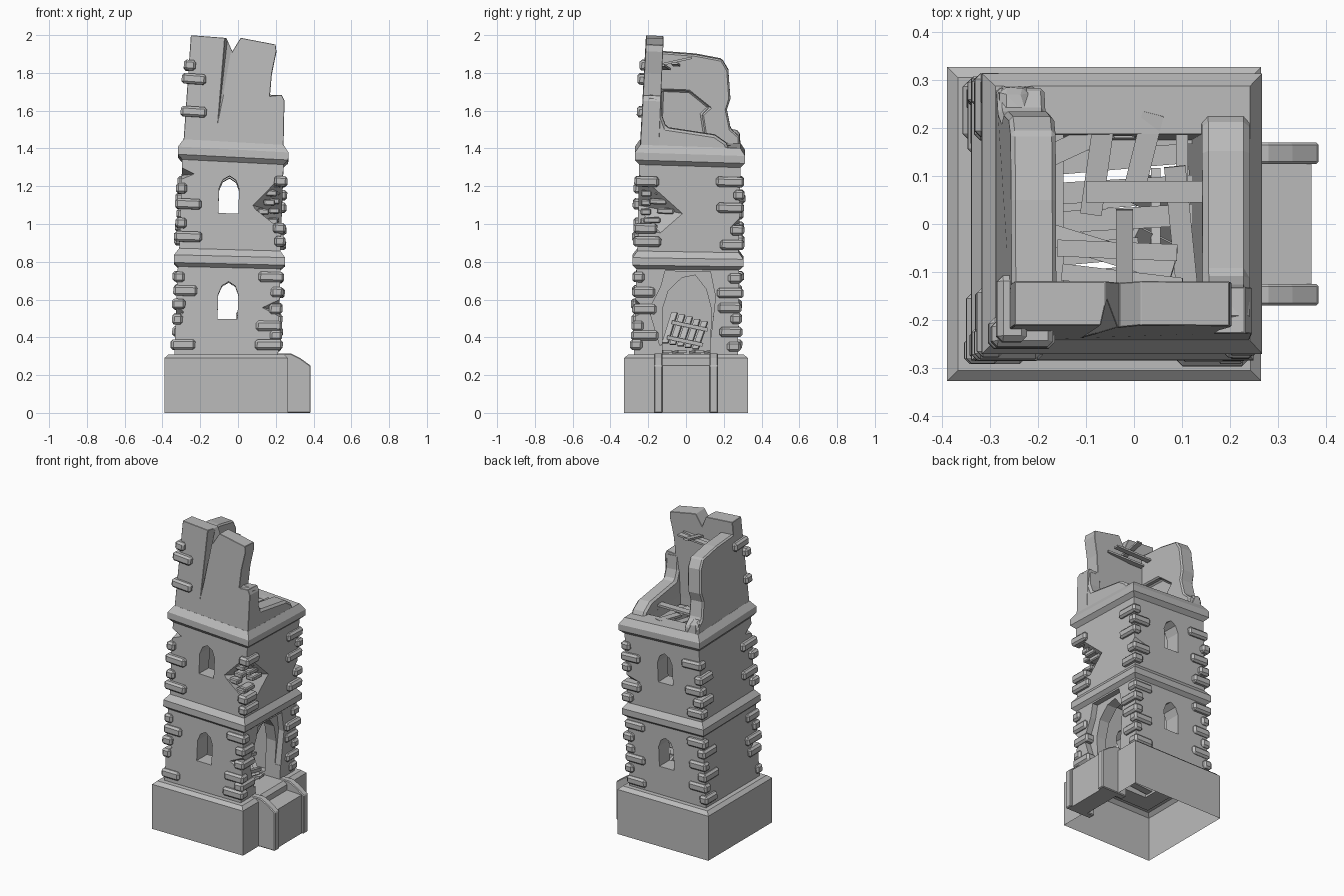
import bpy, bmesh, random
from mathutils import Vector

random.seed(4)
if "Cube" in bpy.data.objects:
    bpy.data.objects.remove(bpy.data.objects["Cube"])

stone = bpy.data.materials.new("grey_stone")
stone.use_nodes = True
stone.diffuse_color = (0.5, 0.5, 0.5, 1)
stone.node_tree.nodes["Principled BSDF"].inputs["Base Color"].default_value = (0.5, 0.5, 0.5, 1)

FOOT = 0.31    # top of the plinth
OFFSET = -0.0625


def lean(v):
    """Taper the top storey, then tip the tower."""
    t = max(0, v.z - FOOT)
    s = 1 - 0.14 * max(0, v.z - 1.43)
    x, y = v.x * s, v.y * s
    return Vector((x + OFFSET + 0.035 * t, y + 0.02 * t, v.z - t * (0.05 * x + 0.03 * y)))


def finish(name, bm, tilt=True):
    bmesh.ops.recalc_face_normals(bm, faces=bm.faces)
    if tilt:
        for v in bm.verts:
            v.co = lean(v.co)
    me = bpy.data.meshes.new(name)
    bm.to_mesh(me)
    bm.free()
    me.materials.append(stone)
    ob = bpy.data.objects.new(name, me)
    bpy.context.collection.objects.link(ob)
    return ob


def bake(ob):
    bpy.context.view_layer.update()
    ev = ob.evaluated_get(bpy.context.evaluated_depsgraph_get())
    me = bpy.data.meshes.new_from_object(ev)
    ob.modifiers.clear()
    ob.data = me


def cut(ob, cutters):
    for c in cutters:
        m = ob.modifiers.new("cut", 'BOOLEAN')
        m.operation, m.solver, m.object = 'DIFFERENCE', 'EXACT', c
    bake(ob)
    for c in cutters:
        bpy.data.objects.remove(c)


def chamfer(ob, width):
    m = ob.modifiers.new("chamfer", 'BEVEL')
    m.width, m.segments, m.limit_method = width, 1, 'ANGLE'
    m.angle_limit = 0.6
    bake(ob)


def square_shell(name, profile, closed, tilt):
    """Sweep a (half width, height) profile around a square."""
    bm = bmesh.new()
    rings = [[bm.verts.new((sx * w, sy * w, z)) for sx, sy in ((-1, -1), (1, -1), (1, 1), (-1, 1))]
             for w, z in profile]
    for a, b in zip(rings, rings[1:] + (rings[:1] if closed else [])):
        for i in range(4):
            j = (i + 1) % 4
            bm.faces.new((a[i], a[j], b[j], b[i]))
    return finish(name, bm, tilt)


def prism(name, pts, axis, lo, hi, tilt=True):
    """Extrude an outline along x or y."""
    bm = bmesh.new()
    place = (lambda u, z, d: (d, u, z)) if axis == 'x' else (lambda u, z, d: (u, d, z))
    a = [bm.verts.new(place(u, z, lo)) for u, z in pts]
    b = [bm.verts.new(place(u, z, hi)) for u, z in pts]
    bm.faces.new(a)
    bm.faces.new(b)
    for i in range(len(a)):
        j = (i + 1) % len(a)
        bm.faces.new((a[i], a[j], b[j], b[i]))
    return finish(name, bm, tilt)


def hull(name, pts):
    bm = bmesh.new()
    for p in pts:
        bm.verts.new(p)
    bmesh.ops.convex_hull(bm, input=bm.verts[:])
    return finish(name, bm)


def add_box(bm, lo, hi):
    r = bmesh.ops.create_cube(bm, size=1)
    for v in r["verts"]:
        v.co = Vector([l + (c + 0.5) * (h - l) for l, h, c in zip(lo, hi, v.co)])


def planks(name, runs, width=0.045, thick=0.014):
    """Boards running between pairs of points."""
    bm = bmesh.new()
    for a, b in runs:
        a, b = Vector(a), Vector(b)
        d = (b - a).normalized()
        side = d.cross(Vector((0, 0, 1))).normalized()
        up = side.cross(d)
        r = bmesh.ops.create_cube(bm, size=1)
        for v in r["verts"]:
            c = v.co.copy()
            v.co = (a + b) / 2 + d * c.x * (b - a).length + side * c.y * width + up * c.z * thick
    return finish(name, bm, False)


# Plinth and entrance step
base = square_shell("plinth", [(0.3275, 0), (0.3275, 0.29), (0.305, FOOT), (0.165, FOOT)], False, False)
base.location.x = OFFSET
prism("entrance_step", [(0.25, 0), (0.37, 0), (0.37, 0.25), (0.25, 0.255)], 'y', -0.13, 0.13, False)
for side, lo in (("right", -0.17), ("left", 0.125)):
    cheek = prism("step_cheek_" + side, [(0.2, 0), (0.385, 0), (0.385, 0.25), (0.33, 0.29), (0.28, 0.315),
                                         (0.2, 0.315)], 'y', lo, lo + 0.045, False)
    chamfer(cheek, 0.005)

# Lower two storeys with their string courses
tower = square_shell("tower_walls", [
    (0.275, 0.30), (0.272, 0.765), (0.294, 0.785), (0.294, 0.825), (0.268, 0.86),
    (0.268, 1.32), (0.292, 1.345), (0.292, 1.385), (0.265, 1.425), (0.165, 1.425), (0.165, 0.30)], True, True)


def window(x, z):
    return [(x - 0.053, z), (x + 0.053, z), (x + 0.053, z + 0.13), (x + 0.035, z + 0.175),
            (x, z + 0.197), (x - 0.035, z + 0.175), (x - 0.053, z + 0.13)]


def chip(sx, sy, z, along_x, along_y, h):
    """Broken wedge on a corner."""
    e = 0.285
    return hull("chip", [(sx * e, sy * e, z + h), (sx * e, sy * e, z - h),
                         (sx * (e - along_x), sy * e, z), (sx * e, sy * (e - along_y), z - h * 0.3)])


door = [(-0.125, 0.28), (-0.13, 0.55), (-0.1, 0.65), (-0.03, 0.72), (0.04, 0.735),
        (0.1, 0.66), (0.13, 0.55), (0.125, 0.28)]
door_break = [(-0.14, 0.36), (-0.2, 0.55), (-0.14, 0.67), (-0.12, 0.755), (0.12, 0.755), (0.15, 0.62), (0.13, 0.4)]
cut(tower, [
    prism("door_cut", door, 'x', 0.1, 0.4),
    prism("door_break", door_break, 'x', 0.235, 0.4),
    prism("window_cut", window(0, 0.495), 'y', -0.4, 0.4),
    prism("window_cut", window(-0.015, 1.05), 'y', -0.4, 0.4),
    hull("corner_break", [(0.29, -0.29, 1.31), (0.29, -0.29, 0.96), (0.1, -0.29, 1.1), (0.29, 0.0, 1.06),
                          (0.29, -0.13, 0.94)]),
    chip(-1, -1, 1.25, 0.1, 0.1, 0.045), chip(1, -1, 0.56, 0.12, 0.08, 0.06),
    chip(-1, 1, 1.0, 0.07, 0.17, 0.05), chip(1, 1, 1.02, 0.16, 0.06, 0.05),
    chip(-1, -1, 0.53, 0.06, 0.1, 0.06)])

# Bricks showing in the broken corner
bm = bmesh.new()
for z, x, y in ((1.0, 0.19, -0.2), (1.05, 0.14, -0.13), (1.1, 0.17, -0.17), (1.15, 0.18, -0.14), (1.2, 0.2, -0.2)):
    add_box(bm, (x, -0.255, z), (x + 0.06, -0.2, z + 0.032))
    add_box(bm, (0.2, y - 0.04, z + 0.01), (0.255, y + 0.05, z + 0.04))
chamfer(finish("exposed_bricks", bm), 0.006)

# Broken top storey
front = prism("top_wall_front", [
    (-0.265, 1.4), (0.265, 1.4), (0.27, 1.66), (0.255, 1.69), (0.19, 1.68), (0.2, 1.8), (0.225, 1.92),
    (0.22, 1.955), (0.02, 1.975), (-0.025, 1.9), (-0.06, 1.968), (-0.265, 1.967)], 'y', -0.265, -0.165)
cut(front, [hull("crack", [(-0.09, -0.28, 1.53), (-0.07, -0.28, 2.05), (0.0, -0.28, 2.05), (-0.05, -0.19, 2.05),
                           (-0.085, -0.26, 1.55)])])
west = prism("top_wall_side", [
    (-0.2, 1.4), (0.262, 1.4), (0.262, 1.46), (0.215, 1.5), (0.195, 1.6), (0.215, 1.66), (0.205, 1.81),
    (0.17, 1.865), (0.02, 1.885), (-0.17, 1.89), (-0.2, 1.84)], 'x', -0.265, -0.165)
cut(west, [prism("niche", [(-0.16, 1.45), (0.08, 1.45), (0.06, 1.57), (0.1, 1.61), (-0.01, 1.69), (-0.16, 1.69)],
                 'x', -0.205, -0.1)])
east = prism("top_wall_broken", [
    (-0.24, 1.4), (0.215, 1.4), (0.19, 1.45), (0.13, 1.49), (-0.13, 1.52), (-0.155, 1.58), (-0.165, 1.68),
    (-0.24, 1.69)], 'x', 0.165, 0.265)
stub = hull("top_corner_stub", [(x, y, 1.4) for x in (-0.265, -0.17) for y in (0.18, 0.268)] +
            [(-0.26, 0.19, 1.5), (-0.26, 0.262, 1.49), (-0.21, 0.26, 1.48), (-0.19, 0.19, 1.5)])
for wall in (front, west, east, stub):
    chamfer(wall, 0.013)

# Corner stones: F is long on the front or back, S is long on the side
corner_stones = {
    "front_right": (-1, -1, "F36 S49 S57 F64 S71 F92 S99 F109 S117 F157 F174 S181"),
    "front_left": (1, -1, "F36 S41 F46 S55 S64 F72 S91 S98 S123"),
    "back_left": (1, 1, "F35 S43 F50 S56 S64 F72 S90 F98 S110 F117 S124"),
    "back_right": (-1, 1, "S36 F43 S50 F57 S65 F72 F91 S98 F105 S113 F122"),
}
for name, (sx, sy, code) in corner_stones.items():
    bm = bmesh.new()
    for item in code.split():
        z = int(item[1:]) / 100
        long, short = random.uniform(0.12, 0.15), random.uniform(0.055, 0.075)
        lx, ly = (long, short) if item[0] == "F" else (short, long)
        e = 0.293 + random.uniform(-0.004, 0.006)
        xs, ys = sorted((sx * e, sx * (e - lx))), sorted((sy * e, sy * (e - ly)))
        add_box(bm, (xs[0], ys[0], z - 0.026), (xs[1], ys[1], z + 0.028))
    chamfer(finish("corner_stones_" + name, bm), 0.012)

# Collapsed timber floors
planks("upper_floor_planks", [
    ((-0.09, 0.02, 1.39), (-0.06, 0.23, 1.41)), ((0.0, 0.07, 1.40), (0.04, 0.23, 1.41)),
    ((-0.1, 0.067, 1.43), (0.15, 0.067, 1.43)), ((-0.18, -0.02, 1.33), (0.08, -0.1, 1.36)),
    ((0.11, -0.13, 1.35), (0.085, 0.12, 1.37)), ((-0.18, 0.14, 1.35), (-0.05, 0.2, 1.36))])
planks("top_loose_planks", [
    ((-0.02, -0.15, 1.84), (-0.02, 0.03, 1.88)), ((-0.15, -0.1, 1.82), (0.1, -0.13, 1.84)),
    ((-0.16, -0.05, 1.84), (0.09, -0.06, 1.85))], 0.035, 0.012)
planks("middle_floor_planks", [((-0.22, y, 0.82), (0.13 - 0.12 * (i % 3 == 1), y + 0.02, 0.82))
                               for i, y in enumerate((-0.13, -0.07, 0.0, 0.06, 0.12, 0.17))])
planks("floor_joists", [((x, -0.2, z), (x, 0.22, z)) for z in (0.79, 1.3) for x in (-0.16, 0.1)], 0.025, 0.03)

# Fallen hatch and rubble inside the doorway
planks("fallen_hatch", [((0.1, -0.11 + i * 0.04, 0.37 - i * 0.008), (0.0, -0.06 + i * 0.04, 0.53 - i * 0.012))
                        for i in range(5)], 0.034, 0.012)
planks("hatch_battens", [((0.095 - k, -0.1 + k * 0.5, 0.4 + k * 1.6), (0.095 - k, 0.09 + k * 0.5, 0.36 + k * 1.6))
                         for k in (0, 0.05)], 0.02, 0.02)
planks("ground_planks", [((-0.24, y, 0.32), (0.12, y + 0.03, 0.325)) for y in (-0.13, -0.05, 0.04, 0.12)])
